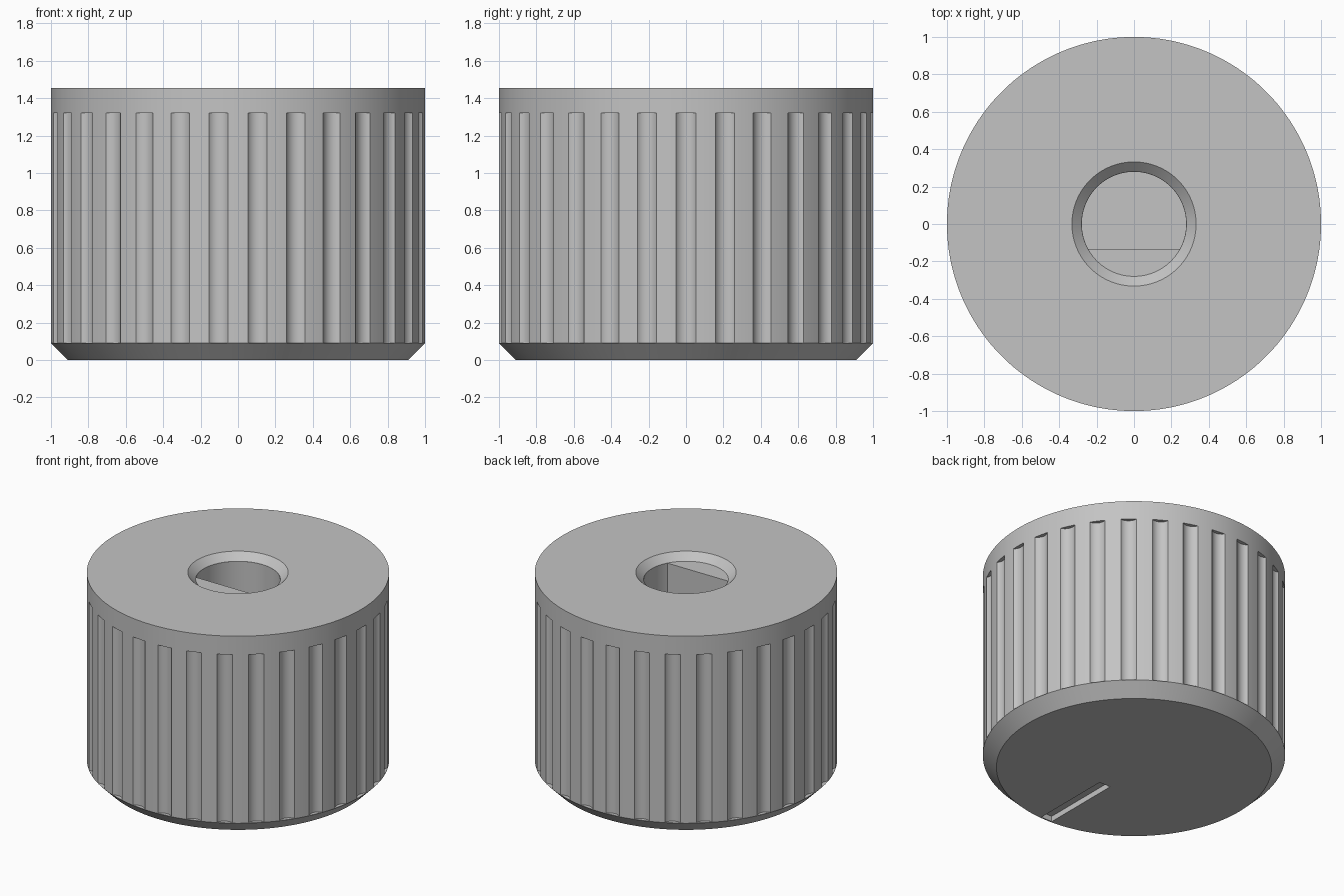
import bpy, bmesh
from math import sin, cos, asin, pi, radians

cube = bpy.data.objects.get("Cube")
if cube:
    bpy.data.objects.remove(cube, do_unlink=True)

HEIGHT = 1.455
CHAMFER = 0.09
BORE_R, FLAT_Y = 0.279, -0.135
LEDGE_Z = HEIGHT - 0.05

grey = bpy.data.materials.new("plain grey")
grey.use_nodes = True
grey.diffuse_color = (0.55, 0.55, 0.55, 1)
grey.node_tree.nodes["Principled BSDF"].inputs["Base Color"].default_value = (0.55, 0.55, 0.55, 1)


def add_object(name, bm):
    bmesh.ops.recalc_face_normals(bm, faces=bm.faces)
    mesh = bpy.data.meshes.new(name)
    bm.to_mesh(mesh)
    bm.free()
    mesh.materials.append(grey)
    obj = bpy.data.objects.new(name, mesh)
    bpy.context.collection.objects.link(obj)
    return obj


def add_prism(bm, outline, z0, z1):
    """Closed upright prism over a 2D outline."""
    low = [bm.verts.new((x, y, z0)) for x, y in outline]
    high = [bm.verts.new((x, y, z1)) for x, y in outline]
    bm.faces.new(low[::-1])
    bm.faces.new(high)
    n = len(outline)
    for i in range(n):
        j = (i + 1) % n
        bm.faces.new((low[i], low[j], high[j], high[i]))


def arc(cx, cy, r, start, end, count):
    steps = [start + (end - start) * i / (count - 1) for i in range(count)]
    return [(cx + r * cos(a), cy + r * sin(a)) for a in steps]


# Turned body: chamfered base, straight wall, countersunk mouth
profile = [(1 - CHAMFER, 0), (1, CHAMFER), (1, HEIGHT),
           (0.332, HEIGHT), (0.28, LEDGE_Z)]
SEG = 180
bm = bmesh.new()
rings = [[bm.verts.new((r * cos(2 * pi * i / SEG), r * sin(2 * pi * i / SEG), z))
          for i in range(SEG)] for r, z in profile]
for a, b in zip(rings, rings[1:]):
    for i in range(SEG):
        j = (i + 1) % SEG
        bm.faces.new((a[i], a[j], b[j], b[i]))
bm.faces.new(rings[0][::-1])
bm.faces.new(rings[-1])
knob = add_object("knob_body", bm)

# Grip flutes around the wall
bm = bmesh.new()
for k in range(30):
    a = radians(12 * k)
    add_prism(bm, arc(1.041 * cos(a), 1.041 * sin(a), 0.0676, a, a + 2 * pi * 31 / 32, 32),
              CHAMFER + 0.002, 1.32)
flutes = add_object("flute_cutter", bm)

# D-shaped shaft bore
bm = bmesh.new()
edge = asin(FLAT_Y / BORE_R)
add_prism(bm, arc(0, 0, BORE_R, edge, pi - edge, 72), 0.45, HEIGHT + 0.1)
bore = add_object("bore_cutter", bm)

# Pointer slot in the base face
bm = bmesh.new()
add_prism(bm, [(-0.045, -0.9), (0.045, -0.9), (0.045, -0.3), (-0.045, -0.3)], -0.1, 0.04)
slot = add_object("slot_cutter", bm)

# Carve the body
bpy.ops.object.select_all(action='DESELECT')
bpy.context.view_layer.objects.active = knob
knob.select_set(True)
for cutter in (flutes, bore, slot):
    cutter.hide_render = True
    mod = knob.modifiers.new(cutter.name, 'BOOLEAN')
    mod.operation = 'DIFFERENCE'
    mod.solver = 'EXACT'
    mod.object = cutter
    bpy.ops.object.modifier_apply(modifier=mod.name)
    bpy.data.objects.remove(cutter, do_unlink=True)

bpy.ops.object.shade_smooth_by_angle(angle=radians(30))
